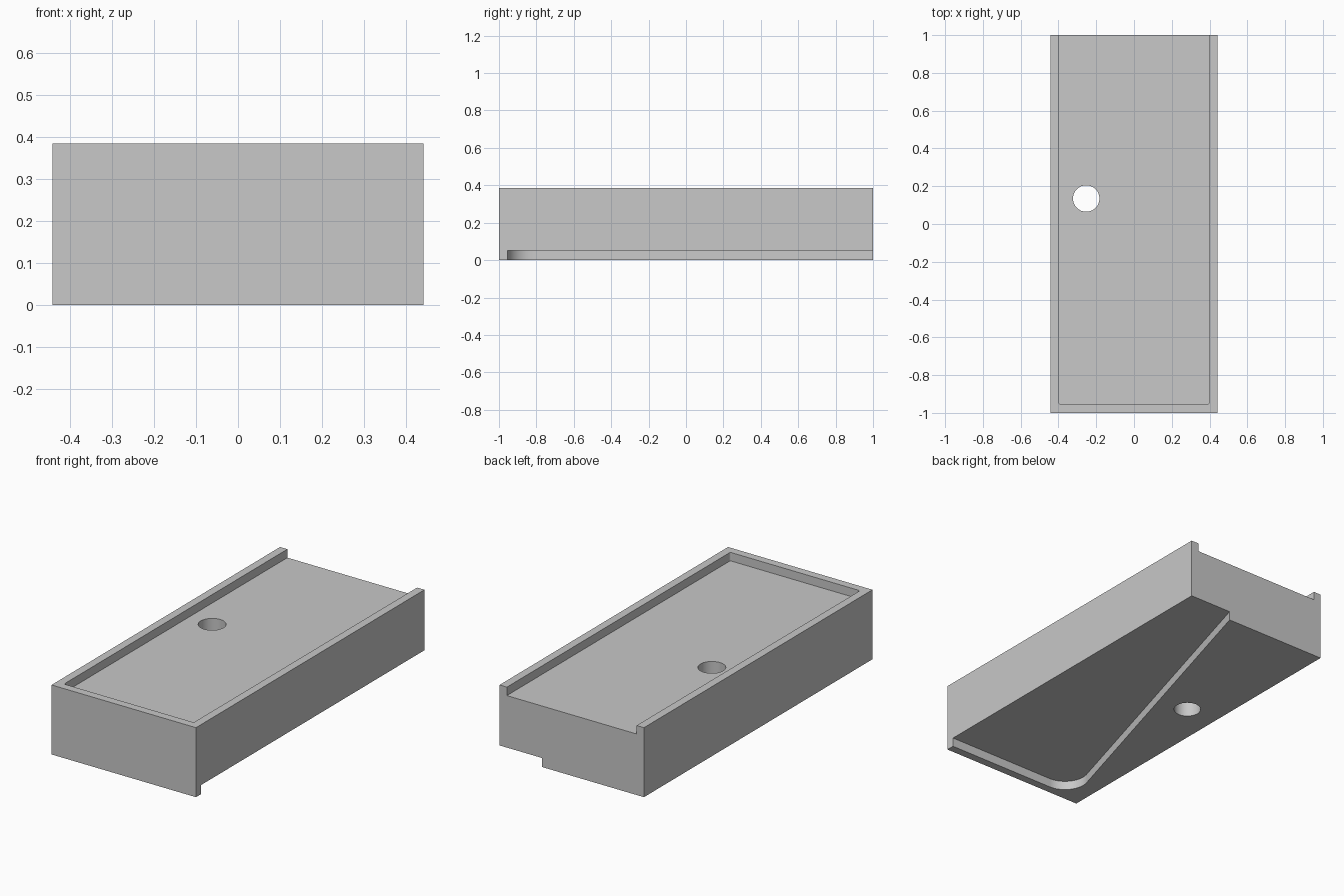
import bpy, bmesh, math
from mathutils import Vector

if "Cube" in bpy.data.objects:
    bpy.data.objects.remove(bpy.data.objects["Cube"])

HALF_W, HALF_L, HEIGHT = 0.4425, 1.0, 0.385
RIM, DEPTH = 0.045, 0.047
OUT = 0.2   # how far cutters reach past the open sides

grey = bpy.data.materials.new("plain_grey")
grey.use_nodes = True
grey.diffuse_color = (0.58, 0.58, 0.58, 1)
grey.node_tree.nodes["Principled BSDF"].inputs["Base Color"].default_value = grey.diffuse_color


def outline(corners, steps=16):
    """Turn (x, y, radius) corners into a polygon with rounded corners."""
    pts = []
    for i, (x, y, r) in enumerate(corners):
        p = Vector((x, y))
        if r == 0:
            pts.append(p)
            continue
        a = (Vector(corners[i - 1][:2]) - p).normalized()
        b = (Vector(corners[(i + 1) % len(corners)][:2]) - p).normalized()
        half = a.angle(b) / 2
        centre = p + (a + b).normalized() * r / math.sin(half)
        start = p + a * r / math.tan(half) - centre
        end = p + b * r / math.tan(half) - centre
        for k in range(steps + 1):
            pts.append(centre + start.lerp(end, k / steps).normalized() * r)
    return pts


def prism(name, pts, z0, z1):
    """Extrude a flat outline from z0 to z1."""
    bm = bmesh.new()
    face = bm.faces.new([bm.verts.new((p[0], p[1], z0)) for p in pts])
    top = bmesh.ops.extrude_face_region(bm, geom=[face])["geom"]
    bmesh.ops.translate(bm, vec=(0, 0, z1 - z0),
                        verts=[v for v in top if isinstance(v, bmesh.types.BMVert)])
    bmesh.ops.recalc_face_normals(bm, faces=bm.faces)
    mesh = bpy.data.meshes.new(name)
    bm.to_mesh(mesh)
    bm.free()
    mesh.materials.append(grey)
    obj = bpy.data.objects.new(name, mesh)
    bpy.context.collection.objects.link(obj)
    return obj


# Solid block
body = prism("tray_block", [(-HALF_W, -HALF_L), (HALF_W, -HALF_L),
                            (HALF_W, HALF_L), (-HALF_W, HALF_L)], 0, HEIGHT)

# Shallow tray in the top, open at the back
inner, front = HALF_W - RIM, -HALF_L + RIM
tray = prism("tray_cutter", outline([
    (-inner, front, 0.01), (inner, front, 0.01),
    (inner, HALF_L + OUT, 0), (-inner, HALF_L + OUT, 0)]), HEIGHT - DEPTH, HEIGHT + OUT)

# Slanted pocket underneath, open at the left and the back
slope = 0.292
corner_x = 0.182 - slope * (HALF_L - front)
pocket = prism("pocket_cutter", outline([
    (corner_x, front, 0.125), (HALF_W + OUT, front, 0),
    (HALF_W + OUT, HALF_L + OUT, 0), (0.182 + slope * OUT, HALF_L + OUT, 0)]), -OUT, 0.05)

# Round hole right through
hole = prism("hole_cutter", [(-0.253 + 0.07 * math.cos(k * math.tau / 64),
                              0.135 + 0.07 * math.sin(k * math.tau / 64))
                             for k in range(64)], -OUT, HEIGHT + OUT)

bpy.ops.object.select_all(action="DESELECT")
body.select_set(True)
bpy.context.view_layer.objects.active = body
for cutter in (tray, pocket, hole):
    cut = body.modifiers.new(cutter.name, "BOOLEAN")
    cut.operation, cut.solver, cut.object = "DIFFERENCE", "EXACT", cutter
    bpy.ops.object.modifier_apply(modifier=cut.name)
    bpy.data.objects.remove(cutter)

bpy.ops.object.shade_smooth_by_angle(angle=math.radians(30))
